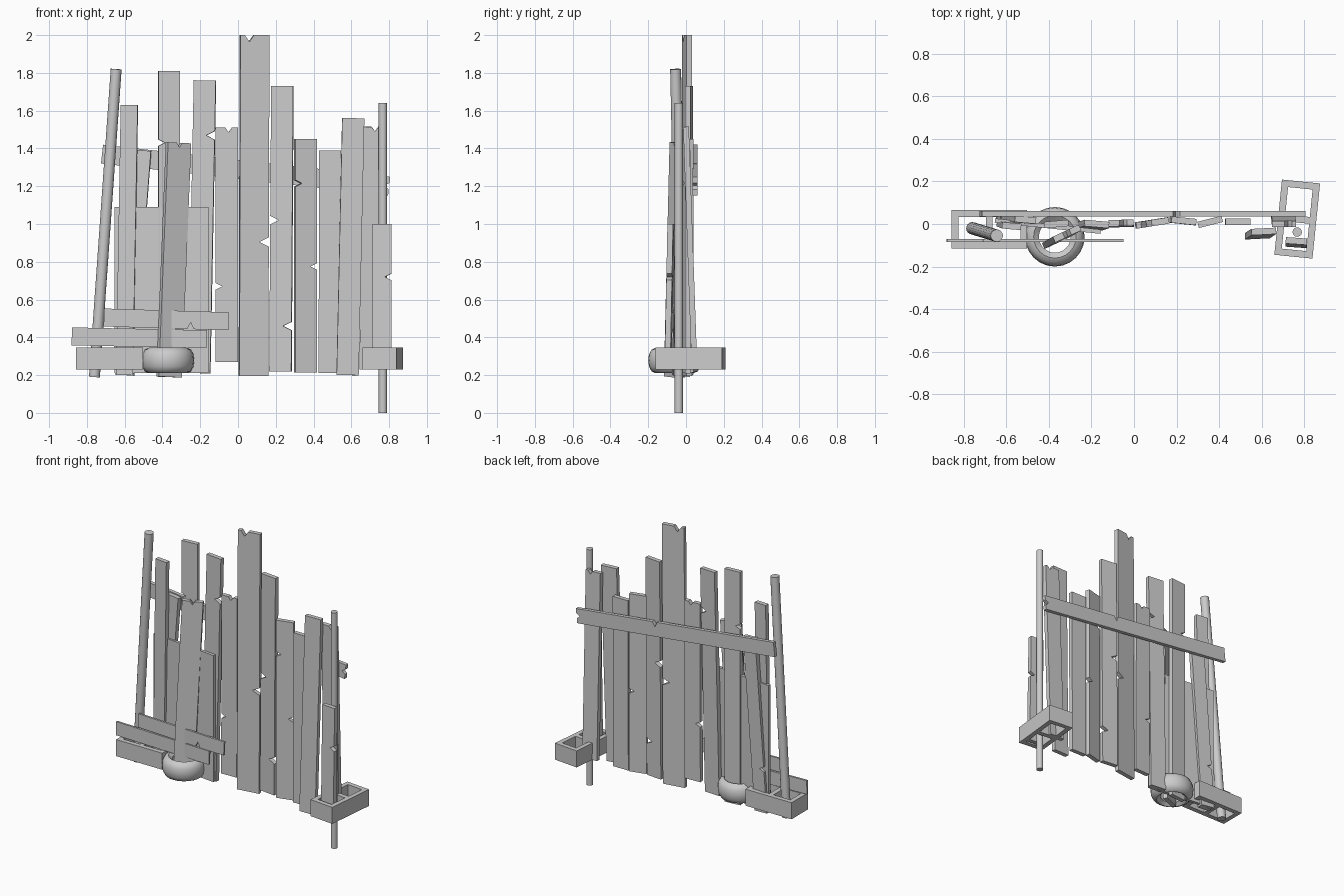
import bpy, bmesh, math
from mathutils import Vector, Matrix

cube = bpy.data.objects.get("Cube")
if cube:
    bpy.data.objects.remove(cube)

mat = bpy.data.materials.new("weathered_grey")
mat.use_nodes = True
grey = (0.6, 0.6, 0.6, 1)
mat.diffuse_color = grey
mat.node_tree.nodes["Principled BSDF"].inputs["Base Color"].default_value = grey


def finish(bm, name, smooth=False):
    bmesh.ops.recalc_face_normals(bm, faces=bm.faces)
    mesh = bpy.data.meshes.new(name)
    bm.to_mesh(mesh)
    bm.free()
    mesh.materials.append(mat)
    obj = bpy.data.objects.new(name, mesh)
    bpy.context.collection.objects.link(obj)
    if smooth:
        bpy.ops.object.select_all(action='DESELECT')
        obj.select_set(True)
        bpy.context.view_layer.objects.active = obj
        bpy.ops.object.shade_smooth_by_angle(angle=math.radians(40))
    return obj


def extrude(bm, faces, offset):
    res = bmesh.ops.extrude_face_region(bm, geom=faces)
    verts = [g for g in res["geom"] if isinstance(g, bmesh.types.BMVert)]
    bmesh.ops.translate(bm, verts=verts, vec=offset)


def plank(name, a, b, width, yaw=0, left=(), right=(), end=None, thick=0.03, nick=0.035):
    """Board from a to b; left/right list V-cuts along the edges, end is a V-cut in the tip."""
    a, b = Vector(a), Vector(b)
    axis = (b - a).normalized()
    length = (b - a).length
    ang = math.radians(yaw)
    front = Vector((math.sin(ang), -math.cos(ang), 0))
    side = axis.cross(front).normalized()
    normal = side.cross(axis)
    h = width / 2
    pts = [(-h, 0), (h, 0)]
    for v in sorted(right):
        pts += [(h, v - nick / 2), (h - nick, v), (h, v + nick / 2)]
    pts.append((h, length))
    if end is not None:
        pts += [(end + nick / 2, length), (end, length - nick * 0.7), (end - nick / 2, length)]
    pts.append((-h, length))
    for v in sorted(left, reverse=True):
        pts += [(-h, v + nick / 2), (nick - h, v), (-h, v - nick / 2)]
    bm = bmesh.new()
    face = bm.faces.new([bm.verts.new(a + side * u + axis * v - normal * thick / 2)
                         for u, v in pts])
    extrude(bm, [face], normal * thick)
    return finish(bm, name)


def pole(name, a, b, radius):
    a, b = Vector(a), Vector(b)
    bm = bmesh.new()
    bmesh.ops.create_cone(bm, cap_ends=True, segments=16, radius1=radius,
                          radius2=radius, depth=(b - a).length)
    rot = (b - a).to_track_quat('Z', 'Y').to_matrix().to_4x4()
    bm.transform(Matrix.Translation((a + b) / 2) @ rot)
    return finish(bm, name, True)


def block(name, centre, yaw, length=0.355, width=0.18, height=0.115, wall=0.032):
    """Hollow building block with two square openings."""
    l, w, m = length / 2, width / 2, wall / 2
    xs = [-l, wall - l, -m, m, l - wall, l]
    ys = [-w, wall - w, w - wall, w]
    bm = bmesh.new()
    grid = [[bm.verts.new((x, y, 0)) for y in ys] for x in xs]
    faces = []
    for i in range(5):
        for j in range(3):
            if not (j == 1 and i in (1, 3)):
                faces.append(bm.faces.new((grid[i][j], grid[i + 1][j],
                                           grid[i + 1][j + 1], grid[i][j + 1])))
    extrude(bm, faces, Vector((0, 0, height)))
    bm.transform(Matrix.Translation(centre) @ Matrix.Rotation(math.radians(yaw), 4, 'Z'))
    return finish(bm, name)


def lathe(name, centre, profile, steps=24):
    bm = bmesh.new()
    rings = [[bm.verts.new((r * math.cos(t), r * math.sin(t), z)) for r, z in profile]
             for t in (2 * math.pi * k / steps for k in range(steps))]
    n = len(profile)
    for k in range(steps):
        p, q = rings[k], rings[(k + 1) % steps]
        for i in range(n):
            j = (i + 1) % n
            bm.faces.new((p[i], q[i], q[j], p[j]))
    bm.transform(Matrix.Translation(centre))
    return finish(bm, name, True)


# Upright fence boards, left to right
plank("left_end_board", (-0.6, 0, 0.2), (-0.575, -0.01, 1.63), 0.09, -5)
plank("left_leaning_board", (-0.6, 0.02, 0.2), (-0.51, 0.02, 1.39), 0.1, -5, left=[0.3])
plank("low_wide_panel", (-0.405, -0.01, 0.21), (-0.405, -0.01, 1.09), 0.5, -6, thick=0.02)
plank("tall_left_board", (-0.365, 0.0, 0.19), (-0.365, 0.0, 1.81), 0.115, 5, left=[1.24])
plank("front_leaning_board", (-0.365, -0.075, 0.19), (-0.315, -0.045, 1.43), 0.135, 25, end=0)
plank("mid_left_board", (-0.205, -0.01, 0.21), (-0.175, 0.0, 1.76), 0.117, -5,
      right=[1.26], nick=0.045)
plank("short_centre_board", (-0.06, 0.0, 0.27), (-0.06, 0.005, 1.51), 0.117, 2,
      left=[0.4], end=0.01)
plank("tallest_board", (0.082, 0.005, 0.195), (0.088, 0.005, 2), 0.155, 9,
      right=[0.71], end=-0.03, nick=0.05)
plank("mid_right_board", (0.225, 0.015, 0.22), (0.235, 0.015, 1.73), 0.117, -6,
      left=[0.8], right=[0.24], nick=0.045)
plank("right_board", (0.358, 0.01, 0.215), (0.358, 0.01, 1.45), 0.117, 14,
      left=[1.0], right=[0.56])
plank("low_right_board", (0.485, 0.01, 0.21), (0.488, 0.01, 1.39), 0.117)
plank("right_front_board", (0.58, -0.055, 0.2), (0.61, -0.035, 1.56), 0.117, 3)
plank("right_rear_board", (0.7, 0.045, 0.23), (0.705, 0.0, 1.515), 0.112, 0, end=0.02)
plank("right_short_board", (0.763, -0.095, 0.23), (0.763, -0.08, 1.0), 0.1, -4, right=[0.49])

# Crosspieces
plank("rear_rail", (-0.72, 0.048, 1.37), (0.8, 0.048, 1.2), 0.1, end=0,
      left=[0.92], thick=0.025)
plank("lower_front_rail", (-0.88, -0.077, 0.405), (-0.165, -0.077, 0.39), 0.095, thick=0.014)
plank("upper_front_rail", (-0.71, -0.077, 0.505), (-0.05, -0.077, 0.485), 0.095,
      right=[0.46], thick=0.014)

# Posts and their hollow blocks
pole("left_post", (-0.76, -0.02, 0.19), (-0.645, -0.055, 1.82), 0.029)
pole("right_post", (0.767, -0.038, 0), (0.767, -0.038, 1.64), 0.022)
block("left_block", (-0.68, -0.025, 0.23), 0)
block("right_block", (0.767, 0.023, 0.23), 84.2)

# Tyre around the foot of the front leaning board
lathe("tyre", (-0.372, -0.06, 0.21),
      [(0.075, 0.02), (0.1, 0), (0.122, 0.01), (0.136, 0.035), (0.14, 0.068),
       (0.136, 0.1), (0.122, 0.125), (0.1, 0.135), (0.075, 0.115), (0.085, 0.1),
       (0.085, 0.035)])
